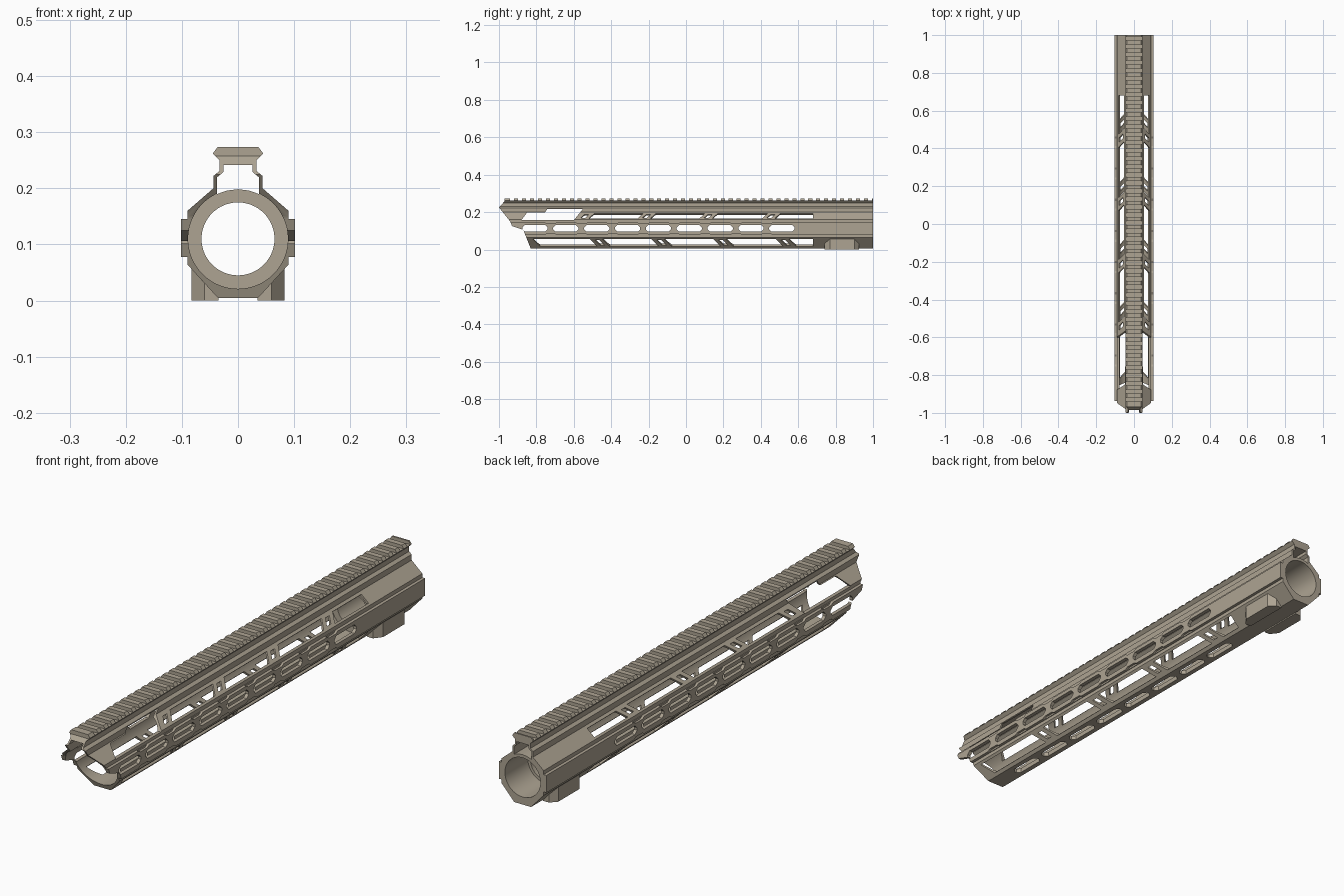
import bpy, bmesh, math
from mathutils import Vector

cube = bpy.data.objects.get("Cube")
if cube:
    bpy.data.objects.remove(cube, do_unlink=True)

X, Y, Z = Vector((1, 0, 0)), Vector((0, 1, 0)), Vector((0, 0, 1))
BORE = 0.11  # height of the bore axis

tan = bpy.data.materials.new("flat tan")
tan.use_nodes = True
tan.diffuse_color = (0.42, 0.37, 0.29, 1)
tan.node_tree.nodes["Principled BSDF"].inputs["Base Color"].default_value = tan.diffuse_color


def prism(bm, pts, u, v, n, start, end, origin=Vector()):
    """Closed prism: outline in the u/v plane, swept along n."""
    rings = [[bm.verts.new(origin + u * a + v * b + n * d) for a, b in pts]
             for d in (start, end)]
    bm.faces.new(rings[0])
    bm.faces.new(rings[1][::-1])
    count = len(pts)
    for i in range(count):
        j = (i + 1) % count
        bm.faces.new((rings[0][i], rings[1][i], rings[1][j], rings[0][j]))


def finish(bm, name):
    bmesh.ops.recalc_face_normals(bm, faces=bm.faces)
    mesh = bpy.data.meshes.new(name)
    bm.to_mesh(mesh)
    bm.free()
    mesh.materials.append(tan)
    ob = bpy.data.objects.new(name, mesh)
    bpy.context.collection.objects.link(ob)
    return ob


def combine(target, bm, operation="DIFFERENCE"):
    tool = finish(bm, "cutter")
    tool.hide_render = True
    mod = target.modifiers.new("cut", "BOOLEAN")
    mod.operation, mod.solver, mod.object = operation, "EXACT", tool
    bpy.context.view_layer.update()
    graph = bpy.context.evaluated_depsgraph_get()
    mesh = bpy.data.meshes.new_from_object(target.evaluated_get(graph))
    target.modifiers.clear()
    target.data = mesh
    bpy.data.objects.remove(tool, do_unlink=True)


def mirrored(half):
    return half + [(-a, b) for a, b in reversed(half)]


def circle(r, sides=64):
    return [(r * math.cos(math.tau * i / sides), BORE + r * math.sin(math.tau * i / sides))
            for i in range(sides)]


def box(a, b, c, d):
    return [(a, c), (b, c), (b, d), (a, d)]


def rounded(a, b, half, cut=0.012):
    """Slot outline with clipped corners."""
    return [(a + cut, -half), (b - cut, -half), (b, cut - half), (b, half - cut),
            (b - cut, half), (a + cut, half), (a, half - cut), (a, cut - half)]


# Main extrusion: octagonal tube, raised side strips, neck and rail
bm = bmesh.new()
prism(bm, mirrored([(0.036, 0.005), (0.09, 0.064), (0.09, 0.078), (0.102, 0.078),
                    (0.102, 0.145), (0.09, 0.145), (0.09, 0.16), (0.044, 0.2),
                    (0.044, 0.222), (0.033, 0.231), (0.033, 0.25), (0.045, 0.262),
                    (0.036, 0.274)]), X, Z, Y, -1, 1)
handguard = finish(bm, "handguard")

# Pair of lugs under the rear
bm = bmesh.new()
for s in (1, -1):
    prism(bm, [(s * 0.035, 0.74), (s * 0.06, 0.74), (s * 0.083, 0.77),
               (s * 0.083, 0.9), (s * 0.06, 0.925), (s * 0.035, 0.925)], X, Y, Z, 0, 0.068)
combine(handguard, bm, "UNION")

# Tube cavity, narrow rear sleeve with a step, and hollow neck
for r, a, b in ((0.089, -1.2, 0.7), (0.065, 0.65, 1.2), (0.076, 0.86, 1.2)):
    bm = bmesh.new()
    prism(bm, circle(r), X, Z, Y, a, b)
    combine(handguard, bm)
bm = bmesh.new()
prism(bm, mirrored([(0, 0.1985), (0.02, 0.196), (0.037, 0.19), (0.037, 0.22), (0.026, 0.229),
                    (0.026, 0.242)])[:-1] [1:] + [(0, 0.1985)], X, Z, Y, -1.2, 1.2)
combine(handguard, bm)

# Raked nose
bm = bmesh.new()
prism(bm, [(-1.2, -0.1), (-0.82, -0.1), (-0.83, 0.005), (-0.87, 0.105), (-0.93, 0.125),
           (-0.94, 0.15), (-1, 0.225), (-0.97, 0.258), (-0.97, 0.3), (-1.2, 0.3)],
      Y, Z, X, -0.2, 0.2)
combine(handguard, bm)

# Large front window
bm = bmesh.new()
prism(bm, [(-0.88, 0.157), (-0.6, 0.157), (-0.55, 0.218), (-0.74, 0.218),
           (-0.755, 0.197), (-0.85, 0.197)], Y, Z, X, -0.2, 0.2)
combine(handguard, bm)

# Accessory slots on both sides and the underside
bm = bmesh.new()
for i in range(9):
    a = -0.875 + 0.165 * i
    slot = rounded(a, a + 0.135, 0.017)
    for s in (1, -1):
        prism(bm, slot, Y, Z, X, s * 0.07, s * 0.12, Z * 0.113)
    if i:
        prism(bm, slot, Y, X, Z, -0.02, 0.035)
combine(handguard, bm)

# Scallops along the edges of the side strips
bm = bmesh.new()
for i in range(8):
    y = -0.7225 + 0.165 * i
    for s in (1, -1):
        for z, d in ((0.147, -1), (0.076, 1)):
            prism(bm, [(-0.035, 0), (0.035, 0), (0.02, 0.009 * d), (-0.02, 0.009 * d)],
                  Y, Z, X, s * 0.093, s * 0.12, Y * y + Z * z)
combine(handguard, bm)

# Slanted openings in the diagonal faces, with split webs between them
bm = bmesh.new()


def slanted(a, b, half, lean, centre, up, s, lean_ends=(1, 1)):
    n = Vector((s, 0, up)).normalized()
    t = Vector((-s * up, 0, 1)).normalized()
    p, q = lean * lean_ends[0], lean * lean_ends[1]
    prism(bm, [(a - p, -half), (b - q, -half), (b + q, half), (a + p, half)],
          Y, t, n, -0.03, 0.03, Vector((s * centre[0], 0, centre[1])))


faces = (((0.068, 0.179), 1, 0.02, 0.015, [-0.54, -0.21, 0.12, 0.455], None),
         ((0.064, 0.036), -1, 0.027, -0.02, [-0.46, -0.13, 0.2, 0.535], -0.8))
for centre, up, half, lean, webs, first in faces:
    for s in (1, -1):
        if first:
            slanted(first, webs[0] - 0.034, half, lean, centre, up, s)
        for i, w in enumerate(webs):
            last = i == len(webs) - 1
            end = 0.68 if last else webs[i + 1] - 0.034
            slanted(w + 0.034, end, half, lean, centre, up, s, (1, 0 if last else 1))
            slanted(w - 0.012, w + 0.012, half * 0.7, lean * 0.7, centre, up, s)
combine(handguard, bm)

# Cross slots of the top rail
bm = bmesh.new()
for i in range(46):
    y = -0.94 + 0.0425 * i
    prism(bm, box(y, y + 0.021, 0.262, 0.3), Y, Z, X, -0.1, 0.1)
combine(handguard, bm)

# Smooth the bore while keeping machined edges sharp
bpy.ops.object.select_all(action="DESELECT")
handguard.select_set(True)
bpy.context.view_layer.objects.active = handguard
bpy.ops.object.shade_smooth_by_angle(angle=math.radians(25))
